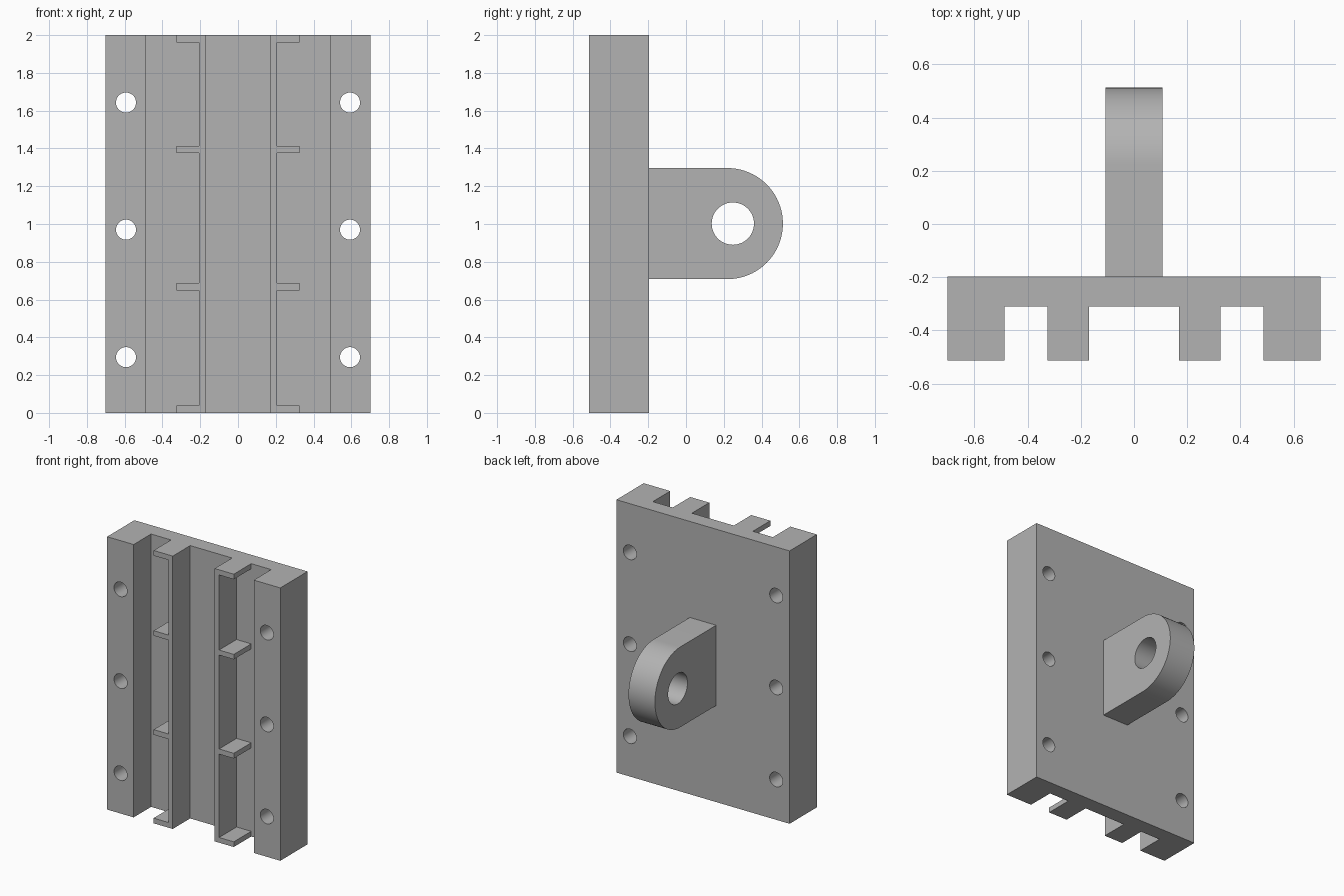
import bpy
import bmesh
from math import cos, sin, pi, radians
from mathutils import Vector

cube = bpy.data.objects.get("Cube")
if cube:
    bpy.data.objects.remove(cube, do_unlink=True)

grey = bpy.data.materials.new("plain grey")
grey.use_nodes = True
grey.diffuse_color = (0.45, 0.45, 0.45, 1)
grey.node_tree.nodes["Principled BSDF"].inputs["Base Color"].default_value = grey.diffuse_color

FRONT, FLOOR, BACK = -0.513, -0.311, -0.197   # depths of the base plate
HEIGHT = 2.0


def extrude(name, points, offset):
    """Closed solid from a 3D outline pushed along offset."""
    bm = bmesh.new()
    face = bm.faces.new([bm.verts.new(p) for p in points])
    result = bmesh.ops.extrude_face_region(bm, geom=[face], use_keep_orig=True)
    moved = [v for v in result["geom"] if isinstance(v, bmesh.types.BMVert)]
    bmesh.ops.translate(bm, vec=Vector(offset), verts=moved)
    bmesh.ops.recalc_face_normals(bm, faces=bm.faces)
    mesh = bpy.data.meshes.new(name)
    bm.to_mesh(mesh)
    bm.free()
    mesh.materials.append(grey)
    obj = bpy.data.objects.new(name, mesh)
    bpy.context.collection.objects.link(obj)
    return obj


def box(name, x0, x1, y0, y1, z0, z1):
    outline = [(x0, y0, z0), (x1, y0, z0), (x1, y1, z0), (x0, y1, z0)]
    return extrude(name, outline, (0, 0, z1 - z0))


def circle(radius, count=48):
    return [(radius * cos(2 * pi * i / count), radius * sin(2 * pi * i / count))
            for i in range(count)]


def cut(obj, cutters):
    """Subtract each cutter, then discard it."""
    bpy.context.view_layer.objects.active = obj
    for cutter in cutters:
        cutter.hide_render = True
        mod = obj.modifiers.new("cut", 'BOOLEAN')
        mod.operation = 'DIFFERENCE'
        mod.solver = 'EXACT'
        mod.object = cutter
        bpy.ops.object.modifier_apply(modifier=mod.name)
        bpy.data.objects.remove(cutter, do_unlink=True)


def smooth(obj):
    bpy.ops.object.select_all(action='DESELECT')
    obj.select_set(True)
    bpy.context.view_layer.objects.active = obj
    bpy.ops.object.shade_smooth_by_angle(angle=radians(30))


# Base plate: mirrored channel profile with outer rails and two ribs
half = [(0.17, FLOOR), (0.17, FRONT), (0.325, FRONT), (0.325, FLOOR),
        (0.487, FLOOR), (0.487, FRONT), (0.702, FRONT), (0.702, BACK)]
profile = half + [(-x, y) for x, y in reversed(half)]
plate = extrude("base_plate", [(x, y, 0) for x, y in profile], (0, 0, HEIGHT))

# Pockets leave a thin wall and four shelves on each rib; bolt holes go through the rails
cutters = []
for side in (-1, 1):
    for low, high in ((0.038, 0.649), (0.687, 1.375), (1.412, 1.962)):
        x0, x1 = sorted((side * 0.206, side * 0.4))
        cutters.append(box("pocket_cutter", x0, x1, FRONT - 0.1, FLOOR, low, high))
    for z in (0.295, 0.97, 1.643):
        ring = [(side * 0.593 + a, FRONT - 0.1, z + b) for a, b in circle(0.053)]
        cutters.append(extrude("bolt_hole_cutter", ring, (0, 0.6, 0)))
cut(plate, cutters)
smooth(plate)

# Mounting lug: rounded tongue on the back with a pin hole
RADIUS, ARC_Y, MID_Z, HALF_W = 0.294, 0.219, 1.002, 0.107
arc = [(ARC_Y + RADIUS * cos(a), MID_Z + RADIUS * sin(a))
       for a in (-pi / 2 + pi * i / 40 for i in range(41))]
tongue = [(BACK, MID_Z - RADIUS)] + arc + [(BACK, MID_Z + RADIUS)]
lug = extrude("mounting_lug", [(-HALF_W, y, z) for y, z in tongue], (2 * HALF_W, 0, 0))
pin = [(-0.3, 0.248 + a, MID_Z + b) for a, b in circle(0.112)]
cut(lug, [extrude("pin_hole_cutter", pin, (0.6, 0, 0))])
smooth(lug)
